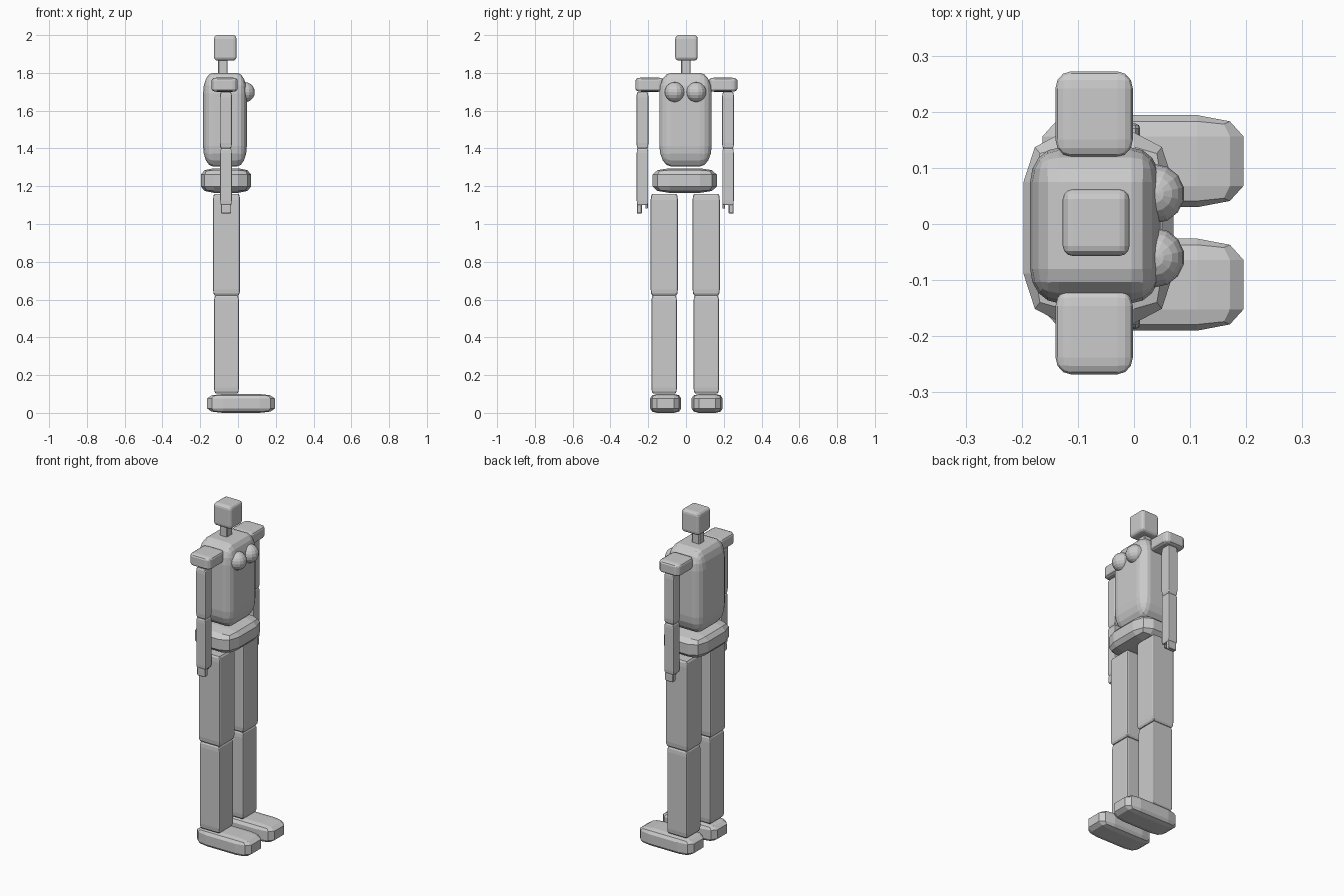
import bpy, bmesh
from mathutils import Vector

if "Cube" in bpy.data.objects:
    bpy.data.objects.remove(bpy.data.objects["Cube"])


def block(name, lo, hi, bevel, segs):
    """Bevelled unit cube stretched to fill the box lo..hi."""
    bm = bmesh.new()
    bmesh.ops.create_cube(bm, size=1)
    bmesh.ops.bevel(bm, geom=bm.edges[:], offset=bevel, offset_type='OFFSET',
                    segments=segs, profile=0.5, affect='EDGES', clamp_overlap=True)
    lo, hi = Vector(lo), Vector(hi)
    bmesh.ops.scale(bm, vec=hi - lo, verts=bm.verts)
    bmesh.ops.translate(bm, vec=(lo + hi) / 2, verts=bm.verts)
    return finish(name, bm)


def ball(name, centre, r):
    bm = bmesh.new()
    bmesh.ops.create_uvsphere(bm, u_segments=14, v_segments=10, radius=r)
    bmesh.ops.translate(bm, vec=centre, verts=bm.verts)
    return finish(name, bm)


def finish(name, bm):
    me = bpy.data.meshes.new(name)
    bm.to_mesh(me)
    bm.free()
    ob = bpy.data.objects.new(name, me)
    bpy.context.collection.objects.link(ob)
    return ob


def pair(name, x, y, z, bevel, segs, mid=-0.004):
    """Left and right copies; y is the distance range from the centre plane mid."""
    block("left_" + name, (x[0], mid + y[0], z[0]), (x[1], mid + y[1], z[1]), bevel, segs)
    block("right_" + name, (x[0], mid - y[1], z[0]), (x[1], mid - y[0], z[1]), bevel, segs)


# Head, neck, trunk
block("head", (-0.127, -0.057, 1.865), (-0.008, 0.062, 2.0), 0.15, 3)
block("neck", (-0.105, -0.026, 1.79), (-0.055, 0.024, 1.87), 0.08, 1)
block("torso", (-0.185, -0.141, 1.305), (0.047, 0.136, 1.80), 0.22, 4)
block("pelvis", (-0.197, -0.177, 1.165), (0.07, 0.163, 1.295), 0.26, 2)

# Chest
for side, s in (("left", 1), ("right", -1)):
    ball(side + "_chest", (0.037, -0.003 + s * 0.057, 1.698), 0.053)

# Arms
pair("shoulder", (-0.14, -0.002), (0.118, 0.27), (1.70, 1.775), 0.2, 3, 0.002)
pair("upper_arm", (-0.096, -0.032), (0.195, 0.258), (1.40, 1.70), 0.1, 2)
pair("forearm", (-0.094, -0.033), (0.196, 0.257), (1.10, 1.40), 0.08, 2)
pair("fingers", (-0.09, -0.036), (0.229, 0.256), (1.055, 1.105), 0.15, 2)
pair("thumb", (-0.075, -0.05), (0.198, 0.211), (1.082, 1.11), 0.15, 2)

# Legs
pair("thigh", (-0.132, 0.011), (0.039, 0.183), (0.622, 1.16), 0.06, 2)
pair("shin", (-0.127, 0.005), (0.044, 0.179), (0.103, 0.622), 0.06, 2)
pair("foot", (-0.163, 0.195), (0.028, 0.192), (0.0, 0.10), 0.23, 2, 0.002)
